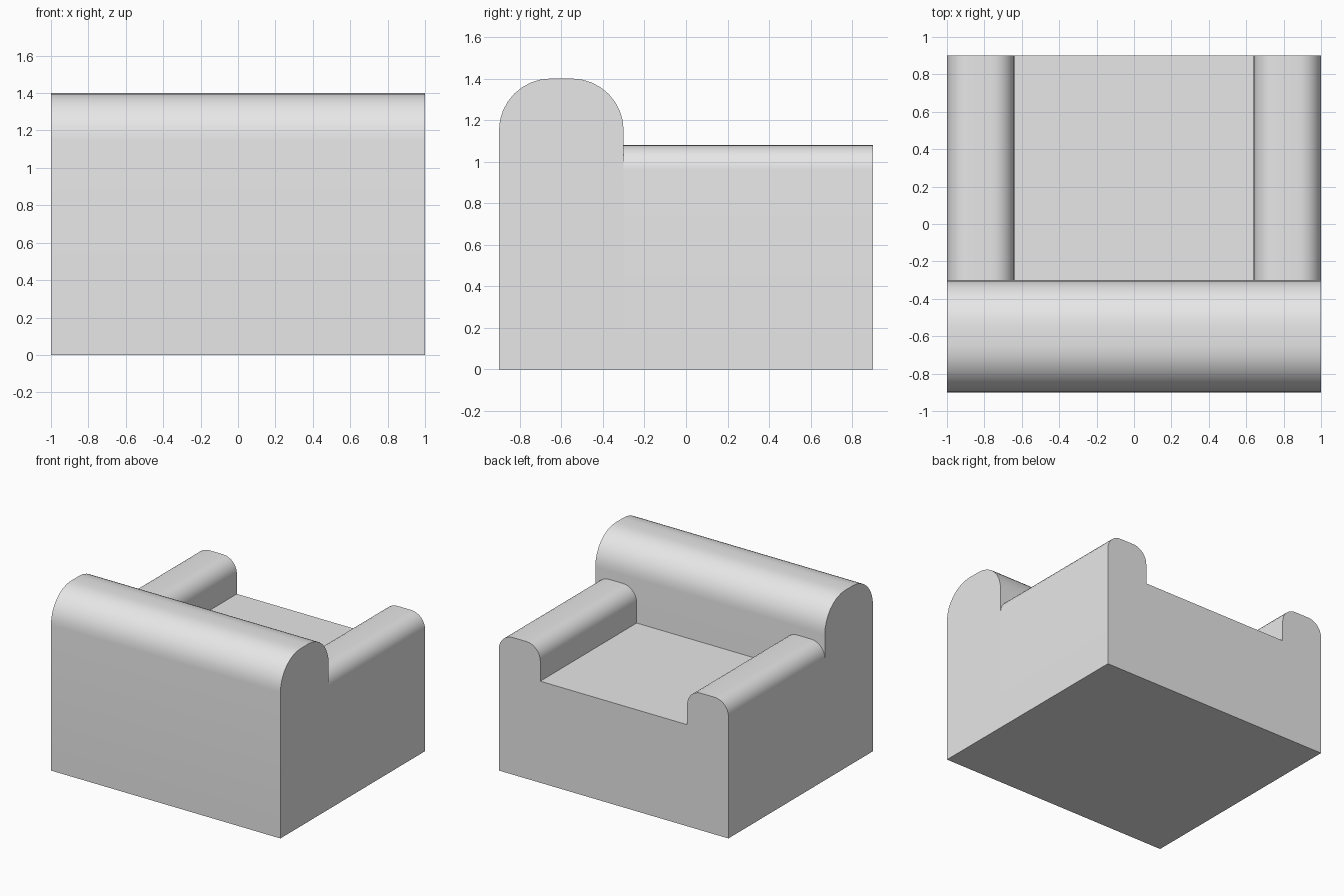
import bpy, bmesh
from math import sin, cos, pi, radians

cube = bpy.data.objects.get("Cube")
if cube:
    bpy.data.objects.remove(cube, do_unlink=True)

fabric = bpy.data.materials.new("light_grey_fabric")
fabric.use_nodes = True
colour = (0.8, 0.8, 0.8, 1)
fabric.diffuse_color = colour
fabric.node_tree.nodes["Principled BSDF"].inputs["Base Color"].default_value = colour

SEGMENTS = 8


def block_profile(lo, hi, top, radius):
    """Upright block outline with rounded top corners (square if radius is 0)."""
    points = [(lo, 0), (hi, 0)]
    if not radius:
        return points + [(hi, top), (lo, top)]
    for centre, start in ((hi - radius, 0), (lo + radius, pi / 2)):
        for i in range(SEGMENTS + 1):
            a = start + pi / 2 * i / SEGMENTS
            points.append((centre + radius * cos(a), top - radius + radius * sin(a)))
    return points


def extrude_part(name, profile, axis, start, end):
    """Extrude a profile along x or y into a solid part."""
    bm = bmesh.new()
    verts = [bm.verts.new((start, u, z) if axis == "x" else (u, start, z))
             for u, z in profile]
    face = bm.faces.new(verts)
    new = bmesh.ops.extrude_face_region(bm, geom=[face], use_keep_orig=True)["geom"]
    offset = (end - start, 0, 0) if axis == "x" else (0, end - start, 0)
    bmesh.ops.translate(bm, vec=offset,
                        verts=[g for g in new if isinstance(g, bmesh.types.BMVert)])
    bmesh.ops.recalc_face_normals(bm, faces=bm.faces[:])
    mesh = bpy.data.meshes.new(name)
    bm.to_mesh(mesh)
    bm.free()
    mesh.materials.append(fabric)
    obj = bpy.data.objects.new(name, mesh)
    bpy.context.collection.objects.link(obj)
    bpy.ops.object.select_all(action="DESELECT")
    obj.select_set(True)
    bpy.context.view_layer.objects.active = obj
    bpy.ops.object.shade_smooth_by_angle(angle=radians(30))
    return obj


# Back rest: full width, with a rounded top
extrude_part("back_rest", block_profile(-0.9, -0.3, 1.4, 0.25), "x", -1, 1)

# Seat between the arms
extrude_part("seat", block_profile(-0.64, 0.64, 0.8, 0), "y", -0.3, 0.9)

# Matching arms on both sides
for name, lo, hi in (("right_arm", -1, -0.64), ("left_arm", 0.64, 1)):
    extrude_part(name, block_profile(lo, hi, 1.08, 0.12), "y", -0.3, 0.9)
